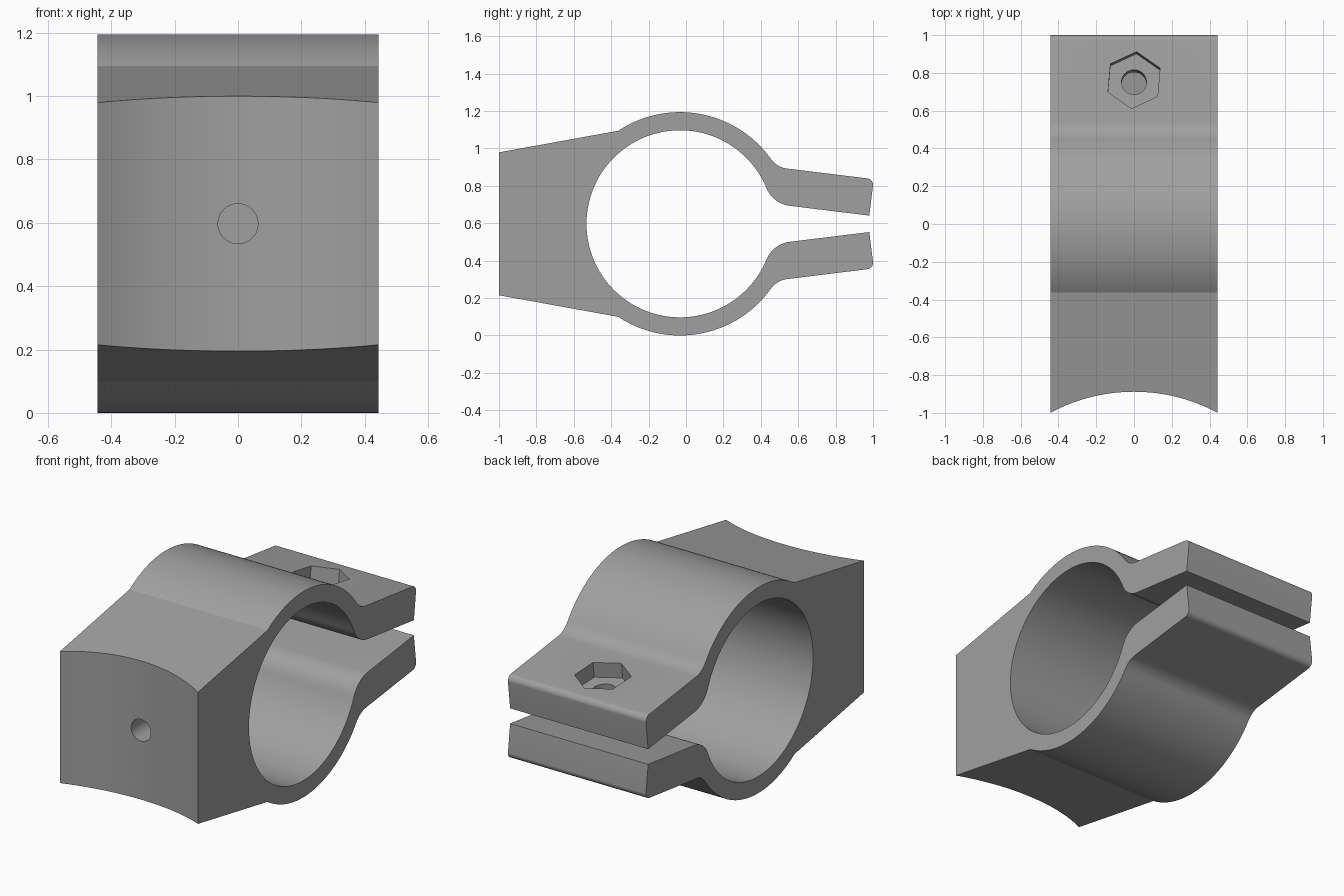
import bpy, bmesh, math
from mathutils import Vector, Matrix

if "Cube" in bpy.data.objects:
    bpy.data.objects.remove(bpy.data.objects["Cube"])

HALF_W = 0.443                    # half width along x
O = Vector((-0.032, 0.597))       # bore centre in (y, z)
R_OUT, R_IN = 0.597, 0.5
TILT = math.radians(7)            # slope of the clamp ears
U = Vector((math.cos(TILT), -math.sin(TILT)))   # along the ear
N = Vector((math.sin(TILT), math.cos(TILT)))    # across the ear
TIP = Vector((0.98, 0.641))       # inner tip corner of the upper ear
THICK = 0.196

grey = bpy.data.materials.new("plain grey")
grey.diffuse_color = (0.35, 0.35, 0.35, 1)
grey.use_nodes = True
grey.node_tree.nodes["Principled BSDF"].inputs["Base Color"].default_value = grey.diffuse_color


def arc(c, r, a0, a1, n):
    return [c + r * Vector((math.cos(a0 + (a1 - a0) * i / n), math.sin(a0 + (a1 - a0) * i / n)))
            for i in range(n + 1)]


def angle(v):
    return math.atan2(v.y, v.x)


def fillet_centre(p, side, big_r, r):
    """Centre of an arc touching the bore-centred circle and the ear line through p."""
    q = p + N * r * side - O
    b = q.dot(U)
    t = -b + math.sqrt(b * b - q.length_squared + (big_r + r) ** 2)
    return O + q + U * t


def make_object(name, bm):
    bmesh.ops.recalc_face_normals(bm, faces=bm.faces)
    me = bpy.data.meshes.new(name)
    bm.to_mesh(me)
    bm.free()
    me.materials.append(grey)
    ob = bpy.data.objects.new(name, me)
    bpy.context.collection.objects.link(ob)
    return ob


# Upper half of the clamp outline, from the front round to the bore
corner = O + Vector((-0.33, math.sqrt(R_OUT ** 2 - 0.33 ** 2)))
upper = [Vector((-1.0, 0.979))]
c1 = fillet_centre(TIP + N * THICK, 1, R_OUT, 0.125)
upper += arc(O, R_OUT, angle(corner - O), angle(c1 - O), 48)
a0 = angle(O - c1)
upper += arc(c1, 0.125, a0 % math.tau, angle(-N) % math.tau, 10)[1:]
c2 = TIP + N * (THICK - 0.035) - U * 0.035
upper += arc(c2, 0.035, angle(N), angle(U), 8)
upper.append(TIP)
c3 = fillet_centre(TIP, 1, R_IN, 0.155)
upper += arc(c3, 0.155, angle(-N) % math.tau, angle(O - c3) % math.tau, 12)
upper += arc(O, R_IN, angle(c3 - O), math.pi, 64)[1:]

# Mirror for the lower half, then extrude across the width
lower = [Vector((p.x, 2 * O.y - p.y)) for p in reversed(upper[:-1])]
bm = bmesh.new()
face = bm.faces.new([bm.verts.new((-HALF_W, p.x, p.y)) for p in upper + lower])
ext = bmesh.ops.extrude_face_region(bm, geom=[face])
bmesh.ops.translate(bm, vec=(2 * HALF_W, 0, 0),
                    verts=[v for v in ext["geom"] if isinstance(v, bmesh.types.BMVert)])
clamp = make_object("clamp_body", bm)


def cut(name, start, axis, length, r1, r2=None, sides=64, spin=0.0):
    """Subtract a cylinder, cone or prism running from start along axis."""
    axis = Vector(axis).normalized()
    bm = bmesh.new()
    bmesh.ops.create_cone(bm, cap_ends=True, segments=sides, radius1=r1,
                          radius2=r1 if r2 is None else r2, depth=length)
    rot = Vector((0, 0, 1)).rotation_difference(axis).to_matrix().to_4x4()
    mid = Vector(start) + axis * length / 2
    bm.transform(Matrix.Translation(mid) @ rot @ Matrix.Rotation(spin, 4, 'Z'))
    ob = make_object(name, bm)
    ob.hide_render = True
    mod = clamp.modifiers.new(name, 'BOOLEAN')
    mod.operation, mod.solver, mod.object = 'DIFFERENCE', 'EXACT', ob
    bpy.context.view_layer.objects.active = clamp
    bpy.ops.object.modifier_apply(modifier=name)
    bpy.data.objects.remove(ob, do_unlink=True)


# Hollow front face and its blind screw hole
HOLLOW = 0.935
cut("front_hollow", (0, -0.888 - HOLLOW, -0.3), (0, 0, 1), 1.8, HOLLOW, sides=192)
cut("front_hole", (0, -1.1, O.y), (0, 1, 0), 0.46, 0.063)

# Bolt holes square to each ear
base = TIP - U * 0.244
up_axis = Vector((0, N.x, N.y))
down_axis = Vector((0, N.x, -N.y))
up_base = Vector((0, base.x, base.y))
down_base = Vector((0, base.x, 2 * O.y - base.y))
cut("upper_bolt_hole", up_base - up_axis * 0.03, up_axis, 0.3, 0.066)
cut("lower_bolt_hole", down_base - down_axis * 0.03, down_axis, 0.3, 0.066)

# Hexagonal nut pocket above, countersink below
cut("nut_pocket", up_base + up_axis * (THICK - 0.09), up_axis, 0.2, 0.152,
    sides=6, spin=math.radians(-5))
cut("countersink", down_base + down_axis * (THICK - 0.042), down_axis, 0.062, 0.066, 0.128)

# Smooth curves, sharp edges
bpy.ops.object.select_all(action='DESELECT')
clamp.select_set(True)
bpy.context.view_layer.objects.active = clamp
bpy.ops.object.shade_smooth_by_angle(angle=math.radians(9))
